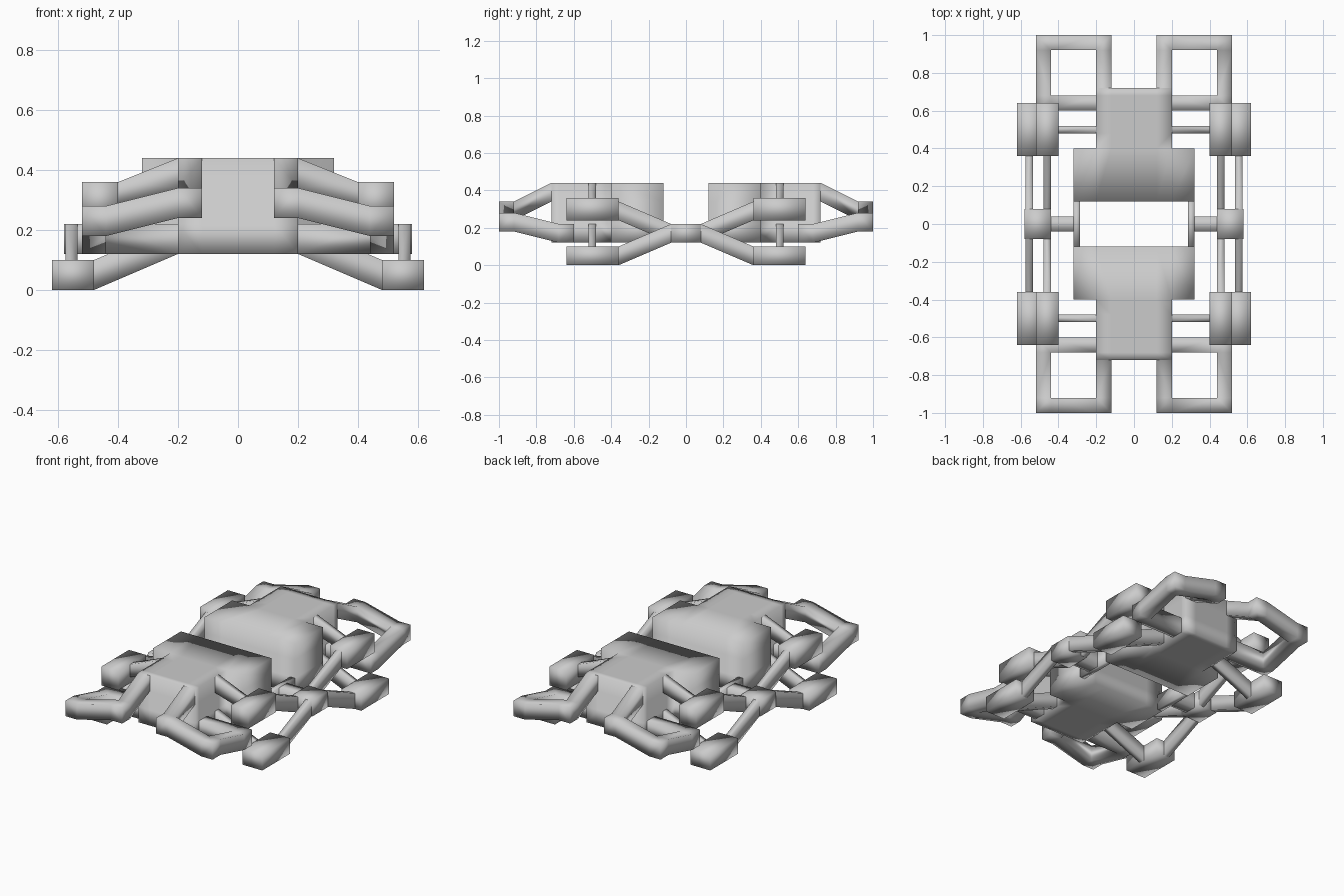
import bpy
import bmesh

if "Cube" in bpy.data.objects:
    bpy.data.objects.remove(bpy.data.objects["Cube"], do_unlink=True)

grey = bpy.data.materials.new("plain grey")
grey.use_nodes = True
grey.diffuse_color = (0.6, 0.6, 0.6, 1)
grey.node_tree.nodes["Principled BSDF"].inputs["Base Color"].default_value = (0.6, 0.6, 0.6, 1)


def finish(name, bm, mirror):
    """Turn a bmesh into a smooth grey object mirrored about the origin."""
    bmesh.ops.remove_doubles(bm, verts=bm.verts, dist=0.0005)
    bmesh.ops.recalc_face_normals(bm, faces=bm.faces)
    for face in bm.faces:
        face.smooth = True
    mesh = bpy.data.meshes.new(name)
    bm.to_mesh(mesh)
    bm.free()
    mesh.materials.append(grey)
    obj = bpy.data.objects.new(name, mesh)
    bpy.context.collection.objects.link(obj)
    mod = obj.modifiers.new("mirror", 'MIRROR')
    mod.use_axis = ("x" in mirror, "y" in mirror, False)
    mod.use_mirror_merge = False


def beam(name, sections, mirror="xy", caps=False):
    """Loft upright rectangles, each given as (plan point, plan point, low z, high z)."""
    bm = bmesh.new()
    rings = []
    for a, b, low, high in sections:
        corners = [(*a, low), (*b, low), (*b, high), (*a, high)]
        rings.append([bm.verts.new(c) for c in corners])
    for r, s in zip(rings, rings[1:]):
        for i in range(4):
            j = (i + 1) % 4
            bm.faces.new((r[i], r[j], s[j], s[i]))
    if caps:
        bm.faces.new(rings[0])
        bm.faces.new(rings[-1])
    finish(name, bm, mirror)


def block(name, x0, x1, y0, y1, z0, z1, mirror="xy", caps=True):
    beam(name, [((x0, y0), (x0, y1), z0, z1), ((x1, y0), (x1, y1), z0, z1)], mirror, caps)


# Body halves: a stepped plan raised in layers
bm = bmesh.new()
xs = [-0.32, -0.2, -0.12, 0.12, 0.2, 0.32]
ys = [0.12, 0.4, 0.48, 0.52, 0.6, 0.68, 0.72]
for x0, x1 in zip(xs, xs[1:]):
    for y0, y1 in zip(ys, ys[1:]):
        if y1 <= 0.4 or abs(x0 + x1) < 0.4:
            plan = [(x0, y0), (x1, y0), (x1, y1), (x0, y1)]
            bm.faces.new([bm.verts.new((x, y, 0.12)) for x, y in plan])
bmesh.ops.remove_doubles(bm, verts=bm.verts, dist=0.0005)
top = bm.faces[:]
for rise in (0.1, 0.12, 0.1):
    geom = bmesh.ops.extrude_face_region(bm, geom=top)["geom"]
    top = [g for g in geom if isinstance(g, bmesh.types.BMFace)]
    verts = [g for g in geom if isinstance(g, bmesh.types.BMVert)]
    bmesh.ops.translate(bm, verts=verts, vec=(0, 0, rise))
finish("body", bm, "y")

# Looped end arms with square corners, sloping down and back to the body
loop = [((0.2, 0.72), (0.12, 0.72), 0.34),
        ((0.2, 0.92), (0.12, 0.92), 0.24),
        ((0.2, 0.92), (0.12, 1.0), 0.24),
        ((0.2, 0.92), (0.2, 1.0), 0.24),
        ((0.44, 0.92), (0.44, 1.0), 0.18),
        ((0.44, 0.92), (0.52, 1.0), 0.18),
        ((0.44, 0.92), (0.52, 0.92), 0.18),
        ((0.44, 0.68), (0.52, 0.68), 0.12),
        ((0.44, 0.68), (0.52, 0.6), 0.12),
        ((0.44, 0.68), (0.44, 0.6), 0.12),
        ((0.2, 0.68), (0.2, 0.6), 0.12)]
beam("end_arm", [(a, b, z, z + 0.1) for a, b, z in loop])

# Side pods and the struts that carry them
block("upper_pod", 0.4, 0.52, 0.36, 0.64, 0.24, 0.36)
block("lower_pod", 0.48, 0.62, 0.36, 0.64, 0, 0.1)
beam("upper_strut", [((0.2, 0.48), (0.2, 0.52), 0.34, 0.44),
                     ((0.4, 0.48), (0.4, 0.52), 0.28, 0.36)])
beam("lower_strut", [((0.2, 0.48), (0.2, 0.52), 0.12, 0.22),
                     ((0.48, 0.48), (0.48, 0.52), 0, 0.1)])

# Middle links between the two halves
block("spine_rail", 0.285, 0.32, -0.12, 0.12, 0.12, 0.22, "x")
block("hub_link", 0.32, 0.44, -0.04, 0.04, 0.12, 0.22, "x", False)
block("hub", 0.44, 0.58, -0.08, 0.08, 0.12, 0.22, "x")

# Crossed diagonals from the hubs to the pods
for name, x0, x1, z in (("upper_diagonal", 0.44, 0.48, 0.24), ("lower_diagonal", 0.535, 0.575, 0)):
    beam(name, [((x0, 0.08), (x1, 0.08), 0.12, 0.22),
                ((x0, 0.36), (x1, 0.36), z, z + 0.1)])
